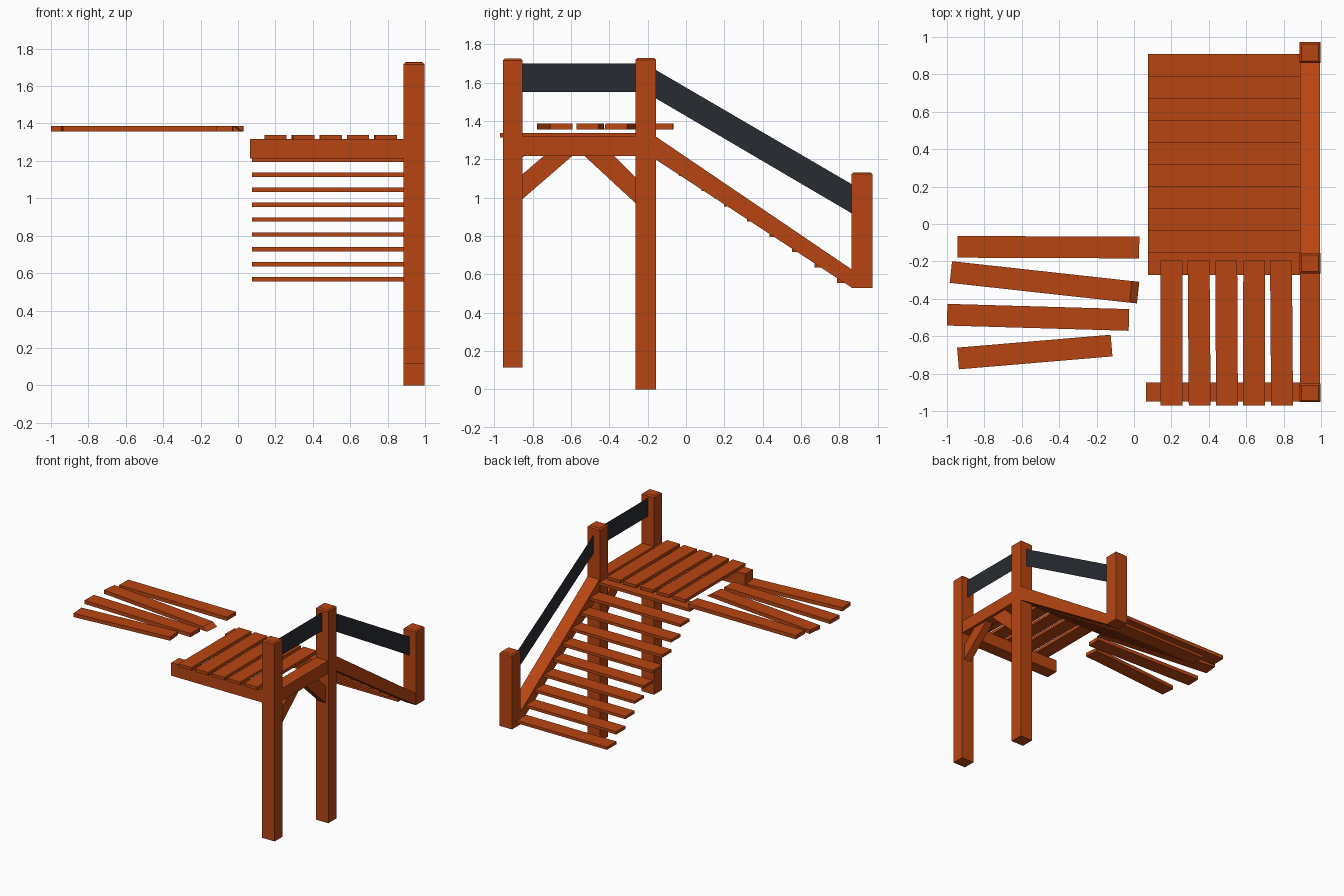
import bpy, bmesh
from mathutils import Vector

if "Cube" in bpy.data.objects:
    bpy.data.objects.remove(bpy.data.objects["Cube"])


def material(name, color):
    m = bpy.data.materials.new(name)
    m.diffuse_color = color
    m.use_nodes = True
    m.node_tree.nodes["Principled BSDF"].inputs["Base Color"].default_value = m.diffuse_color
    return m


WOOD = material("orange_wood", (0.48, 0.06, 0.006, 1))
DARK = material("dark_rail", (0.02, 0.025, 0.032, 1))


def finish(name, bm, mat):
    bmesh.ops.recalc_face_normals(bm, faces=bm.faces)
    me = bpy.data.meshes.new(name)
    bm.to_mesh(me)
    bm.free()
    me.materials.append(mat)
    ob = bpy.data.objects.new(name, me)
    bpy.context.collection.objects.link(ob)
    return ob


def prism(name, low, high, mat=WOOD):
    """Solid between two matching outlines."""
    bm = bmesh.new()
    a = [bm.verts.new(p) for p in low]
    b = [bm.verts.new(p) for p in high]
    n = len(a)
    bm.faces.new(a)
    bm.faces.new(b)
    for i in range(n):
        bm.faces.new((a[i], a[(i + 1) % n], b[(i + 1) % n], b[i]))
    return finish(name, bm, mat)


def rect(x0, x1, y0, y1, z):
    return [(x0, y0, z), (x1, y0, z), (x1, y1, z), (x0, y1, z)]


def box(name, x, y, z):
    return prism(name, rect(*x, *y, z[0]), rect(*x, *y, z[1]))


def side_profile(name, yz, x0, x1):
    """Outline in the side view, extruded across x."""
    return prism(name, [(x0, y, z) for y, z in yz], [(x1, y, z) for y, z in yz])


def post(name, y, z0, z1):
    """Square post with a small chamfer around the top."""
    ob = box(name, (0.885, 0.997), y, (z0, z1))
    bm = bmesh.new()
    bm.from_mesh(ob.data)
    top = [e for e in bm.edges if all(v.co.z > z1 - 1e-4 for v in e.verts)]
    bmesh.ops.bevel(bm, geom=top, offset=0.01, segments=1, affect='EDGES')
    bm.to_mesh(ob.data)
    bm.free()


# Posts
post("front_post", (-0.953, -0.853), 0.115, 1.726)
post("middle_post", (-0.264, -0.156), 0.0, 1.728)
post("stair_post", (0.862, 0.972), 0.53, 1.132)

# Platform beams
box("side_beam", (0.888, 0.994), (-0.86, -0.26), (1.217, 1.32))
box("front_beam", (0.063, 0.89), (-0.95, -0.848), (1.213, 1.317))

# Sloped stair stringer
side_profile("stair_stringer", [(-0.16, 1.32), (0.865, 0.625), (0.865, 0.53), (-0.16, 1.2)], 0.888, 0.994)

# Diagonal braces under the side beam
side_profile("front_brace", [(-0.855, 0.99), (-0.855, 1.12), (-0.74, 1.218), (-0.592, 1.218)], 0.91, 0.972)
side_profile("rear_brace", [(-0.262, 0.97), (-0.262, 1.106), (-0.375, 1.218), (-0.53, 1.218)], 0.91, 0.972)

# Thin dark hand rails, one flat sheet each
for name, yz in (
    ("platform_rail", [(-0.855, 1.55), (-0.262, 1.55), (-0.262, 1.70), (-0.855, 1.70)]),
    ("stair_rail", [(-0.158, 1.518), (0.864, 0.918), (0.864, 1.07), (-0.158, 1.666)]),
):
    bm = bmesh.new()
    bm.faces.new([bm.verts.new((0.941, y, z)) for y, z in yz])
    finish(name, bm, DARK)

# Stair treads
for i in range(10):
    y, z = 0.788 - 0.1178 * i, 0.556 + 0.0797 * i
    box(f"tread_{i + 1}", (0.075, 0.888), (y, y + 0.12), (z, z + 0.023))

# Platform planks, slightly out of square
for i, skew in enumerate((0, -0.006, -0.004, 0.002, -0.006)):
    x = 0.143 + 0.1468 * i
    f, b, w = x - skew / 2, x + skew / 2, 0.117
    out = [(f, -0.97), (f + w, -0.97), (b + w, -0.195), (b, -0.195)]
    prism(f"deck_plank_{i + 1}", [(*p, 1.314) for p in out], [(*p, 1.338) for p in out])

# Loose planks: left end centre, right end centre, mitre of the right end
loose = [((-0.943, -0.122), (0.028, -0.126), 0),
         ((-0.979, -0.257), (0.022, -0.367), 0.04),
         ((-0.999, -0.485), (-0.027, -0.513), 0),
         ((-0.941, -0.719), (-0.12, -0.65), 0)]
for i, (a, b, mitre) in enumerate(loose):
    a, b = Vector(a), Vector(b)
    d = (b - a).normalized()
    n = Vector((-d.y, d.x)) * 0.058

    def outline(end, z):
        return [(*p, z) for p in (a - n, end - n, end + n, a + n)]
    prism(f"loose_plank_{i + 1}", outline(b, 1.356), outline(b - d * mitre, 1.386))
